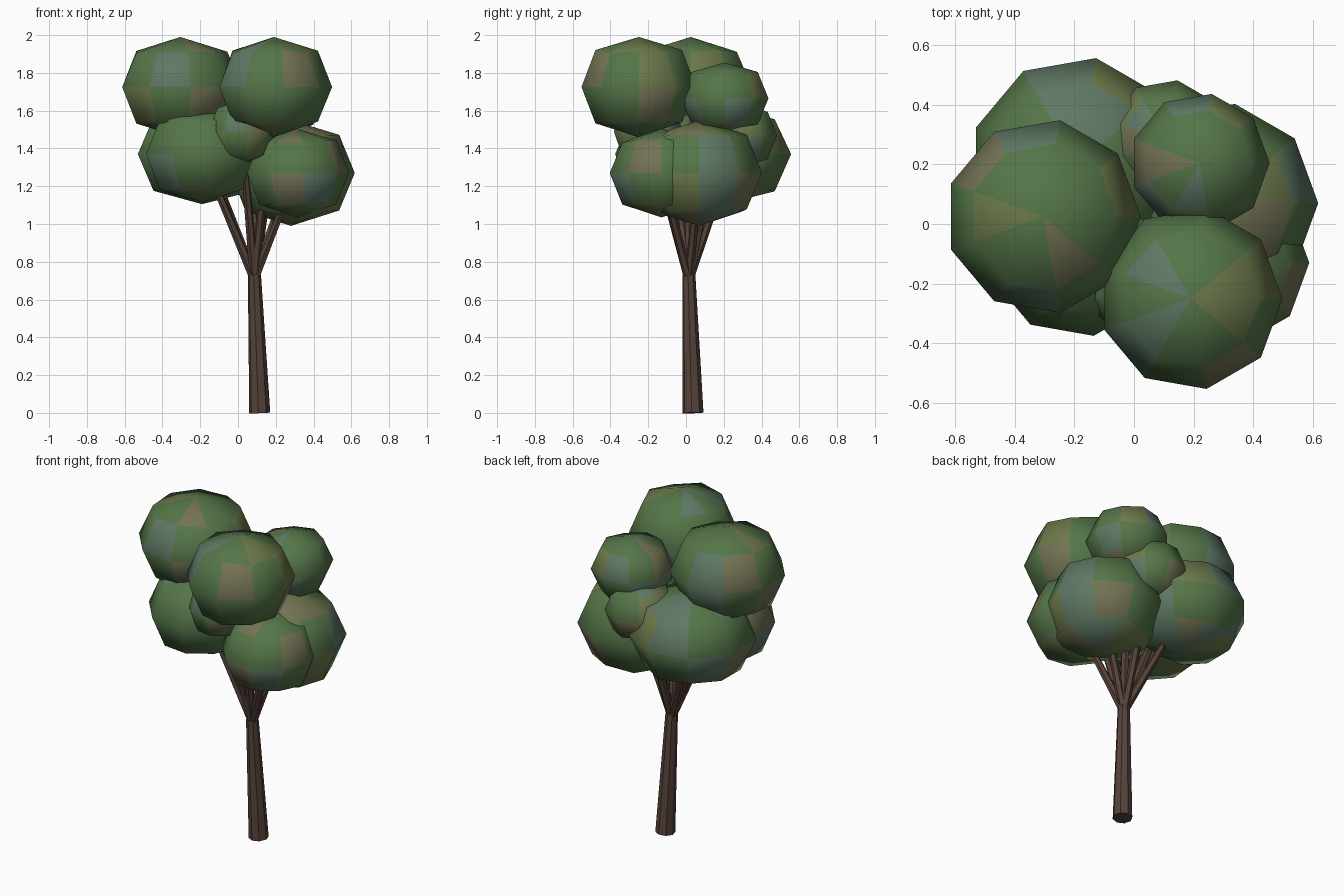
import bpy, bmesh, math, random
from mathutils import Vector

if "Cube" in bpy.data.objects:
    bpy.data.objects.remove(bpy.data.objects["Cube"])

random.seed(11)

def material(name, rgb):
    m = bpy.data.materials.new(name)
    m.diffuse_color = (*rgb, 1)
    m.use_nodes = True
    m.node_tree.nodes["Principled BSDF"].inputs["Base Color"].default_value = m.diffuse_color
    return m

bark = material("bark", (0.095, 0.055, 0.043))
leaves = [material("leaf_green", (0.09, 0.18, 0.065)),
          material("leaf_blue", (0.115, 0.19, 0.13)),
          material("leaf_olive", (0.15, 0.19, 0.07)),
          material("leaf_tan", (0.17, 0.17, 0.09))]

def finish(name, bm, mats):
    me = bpy.data.meshes.new(name)
    bm.to_mesh(me)
    bm.free()
    ob = bpy.data.objects.new(name, me)
    bpy.context.collection.objects.link(ob)
    for m in mats:
        me.materials.append(m)
    return ob

def limb(name, a, b, r1, r2, sides):
    a, b = Vector(a), Vector(b)
    bm = bmesh.new()
    bmesh.ops.create_cone(bm, cap_ends=True, segments=sides, radius1=r1,
                          radius2=r2, depth=(b - a).length)
    ob = finish(name, bm, [bark])
    ob.location = (a + b) / 2
    ob.rotation_euler = (b - a).to_track_quat('Z', 'Y').to_euler()

def clump(name, c, r, h, sides=9):
    # low, wide sphere with nine sides and pointed poles
    bm = bmesh.new()
    bmesh.ops.create_uvsphere(bm, u_segments=sides, v_segments=4, radius=1)
    for v in bm.verts:
        ring = math.hypot(v.co.x, v.co.y)
        if 0.1 < ring < 0.9:
            v.co.x *= 1.07
            v.co.y *= 1.07
            v.co.z *= random.uniform(0.95, 1.05)
        v.co.x *= r
        v.co.y *= r
        v.co.z *= h
    for f in bm.faces:
        f.smooth = True
        f.material_index = random.choices(range(4), (6, 2, 1.5, 1))[0]
    ob = finish(name, bm, leaves)
    ob.location = c
    ob.rotation_euler.z = math.radians(30)

# trunk
fork = (0.087, 0.015, 0.73)
limb("trunk", (0.115, 0.037, 0.0), fork, 0.056, 0.035, 8)

# foliage clumps: centre, radius, half height
clumps = [
    ("upper_left", (-0.305, 0.025, 1.725), 0.328, 0.265),
    ("upper_front", (0.19, -0.25, 1.725), 0.308, 0.265),
    ("upper_back", (0.22, 0.205, 1.665), 0.235, 0.19),
    ("lower_back_left", (-0.19, 0.20, 1.37), 0.362, 0.265),
    ("lower_front_left", (-0.19, -0.065, 1.37), 0.315, 0.255),
    ("lower_right", (0.28, 0.07, 1.27), 0.338, 0.28),
    ("lower_front_right", (0.31, -0.13, 1.27), 0.278, 0.235),
    ("middle_front", (0.02, -0.20, 1.49), 0.185, 0.175),
    ("middle_back", (0.11, 0.28, 1.47), 0.205, 0.175),
]
for name, c, r, h in clumps:
    clump("foliage_" + name, c, r, h)
    # branch from the fork into the clump
    limb("branch_" + name, (fork[0], fork[1], 0.71), c, 0.026, 0.017, 6)
